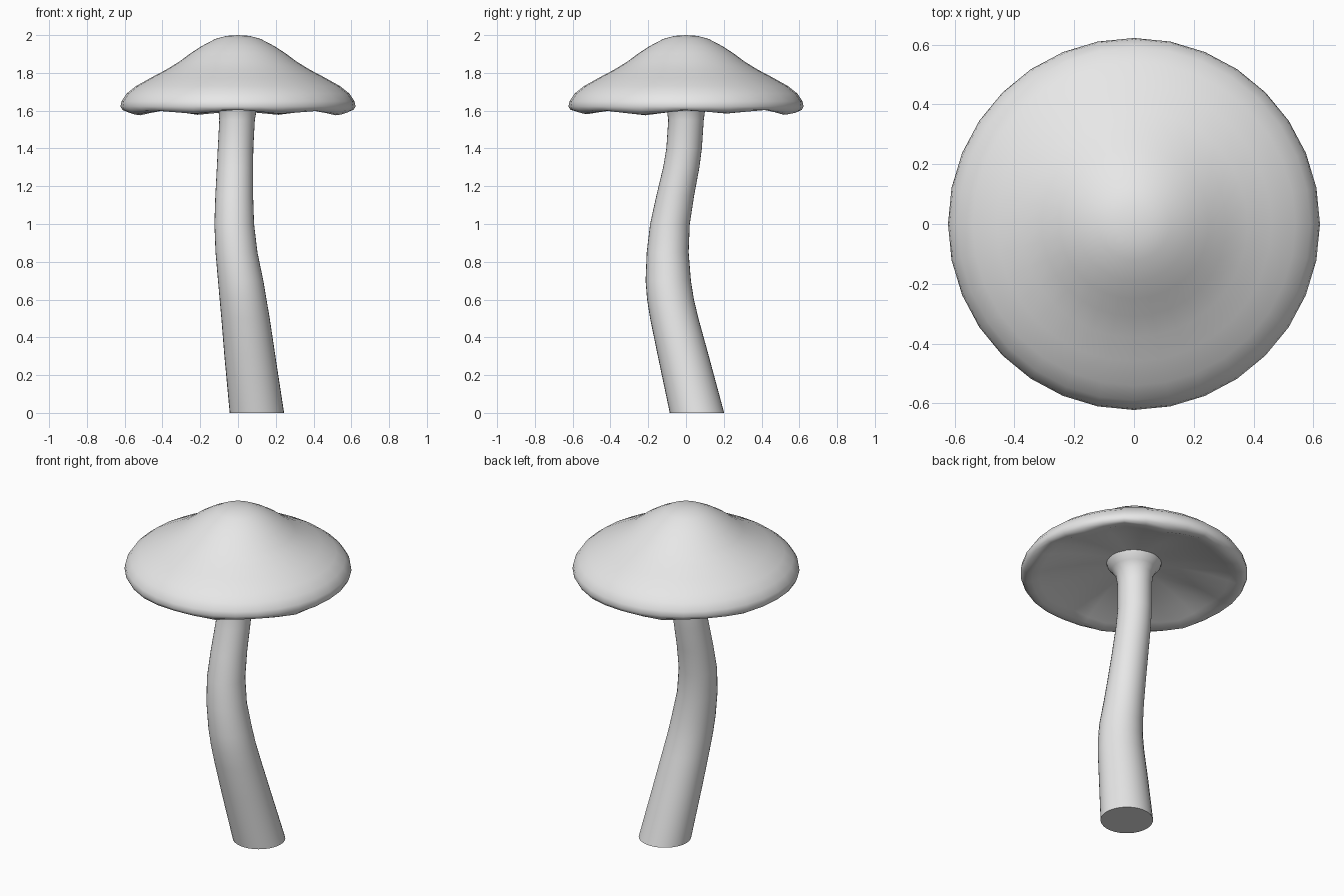
import bpy
import bmesh
import math

if "Cube" in bpy.data.objects:
    bpy.data.objects.remove(bpy.data.objects["Cube"])

SIDES = 32

grey = bpy.data.materials.new("plain grey")
grey.use_nodes = True
colour = (0.8, 0.8, 0.8, 1)
grey.diffuse_color = colour
grey.node_tree.nodes["Principled BSDF"].inputs["Base Color"].default_value = colour


def ring(bm, x, y, z, radius, ripple=0):
    """One circle of vertices, optionally waved up and down."""
    verts = []
    for i in range(SIDES):
        a = math.tau * i / SIDES
        wave = ripple * (math.cos(8 * a) + 0.4 * math.sin(3 * a))
        verts.append(bm.verts.new((x + radius * math.cos(a),
                                   y + radius * math.sin(a), z + wave)))
    return verts


def bridge(bm, lower, upper):
    for i in range(SIDES):
        j = (i + 1) % SIDES
        bm.faces.new((lower[i], lower[j], upper[j], upper[i]))


def fan(bm, verts, z):
    tip = bm.verts.new((0, 0, z))
    for i in range(SIDES):
        bm.faces.new((verts[i], verts[(i + 1) % SIDES], tip))


def finish(bm, name, angle):
    bmesh.ops.recalc_face_normals(bm, faces=bm.faces)
    mesh = bpy.data.meshes.new(name)
    bm.to_mesh(mesh)
    bm.free()
    mesh.materials.append(grey)
    obj = bpy.data.objects.new(name, mesh)
    bpy.context.collection.objects.link(obj)
    bpy.ops.object.select_all(action="DESELECT")
    obj.select_set(True)
    bpy.context.view_layer.objects.active = obj
    bpy.ops.object.shade_smooth_by_angle(angle=math.radians(angle))


# Cap: radius, height and ripple from the crown over the rim to the hollow underside
cap_profile = [
    (0.06, 1.996, 0), (0.12, 1.98, 0), (0.19, 1.943, 0), (0.25, 1.905, 0),
    (0.31, 1.86, 0), (0.38, 1.817, 0), (0.46, 1.775, 0), (0.54, 1.73, 0),
    (0.59, 1.69, 0), (0.617, 1.65, 0), (0.622, 1.622, 0), (0.612, 1.602, 0.002),
    (0.59, 1.592, 0.009), (0.56, 1.592, 0.012), (0.52, 1.606, 0.012),
    (0.42, 1.637, 0.009), (0.3, 1.663, 0.006), (0.13, 1.69, 0),
]
bm = bmesh.new()
rings = [ring(bm, 0, 0, z, r, w) for r, z, w in cap_profile]
for a, b in zip(rings, rings[1:]):
    bridge(bm, a, b)
fan(bm, rings[0], 2.0)
fan(bm, rings[-1], 1.7)
finish(bm, "cap", 80)

# Stem: bent tapering tube that flares under the cap (height, x, y, radius)
stem_path = [
    (0, 0.1, 0.058, 0.144), (0.3, 0.063, -0.014, 0.135),
    (0.5, 0.04, -0.062, 0.128), (0.6, 0.027, -0.082, 0.124),
    (0.7, 0.014, -0.094, 0.12), (0.85, -0.008, -0.097, 0.111),
    (1.0, -0.02, -0.085, 0.105), (1.15, -0.02, -0.057, 0.1),
    (1.3, -0.016, -0.025, 0.096), (1.4, -0.013, -0.01, 0.094),
    (1.55, -0.005, 0, 0.094), (1.61, -0.002, 0, 0.102),
    (1.645, 0, 0, 0.122), (1.67, 0, 0, 0.145), (1.7, 0, 0, 0.155),
]
bm = bmesh.new()
rings = [ring(bm, x, y, z, r) for z, x, y, r in stem_path]
for a, b in zip(rings, rings[1:]):
    bridge(bm, a, b)
bm.faces.new(rings[0])
bm.faces.new(rings[-1])
finish(bm, "stem", 50)
